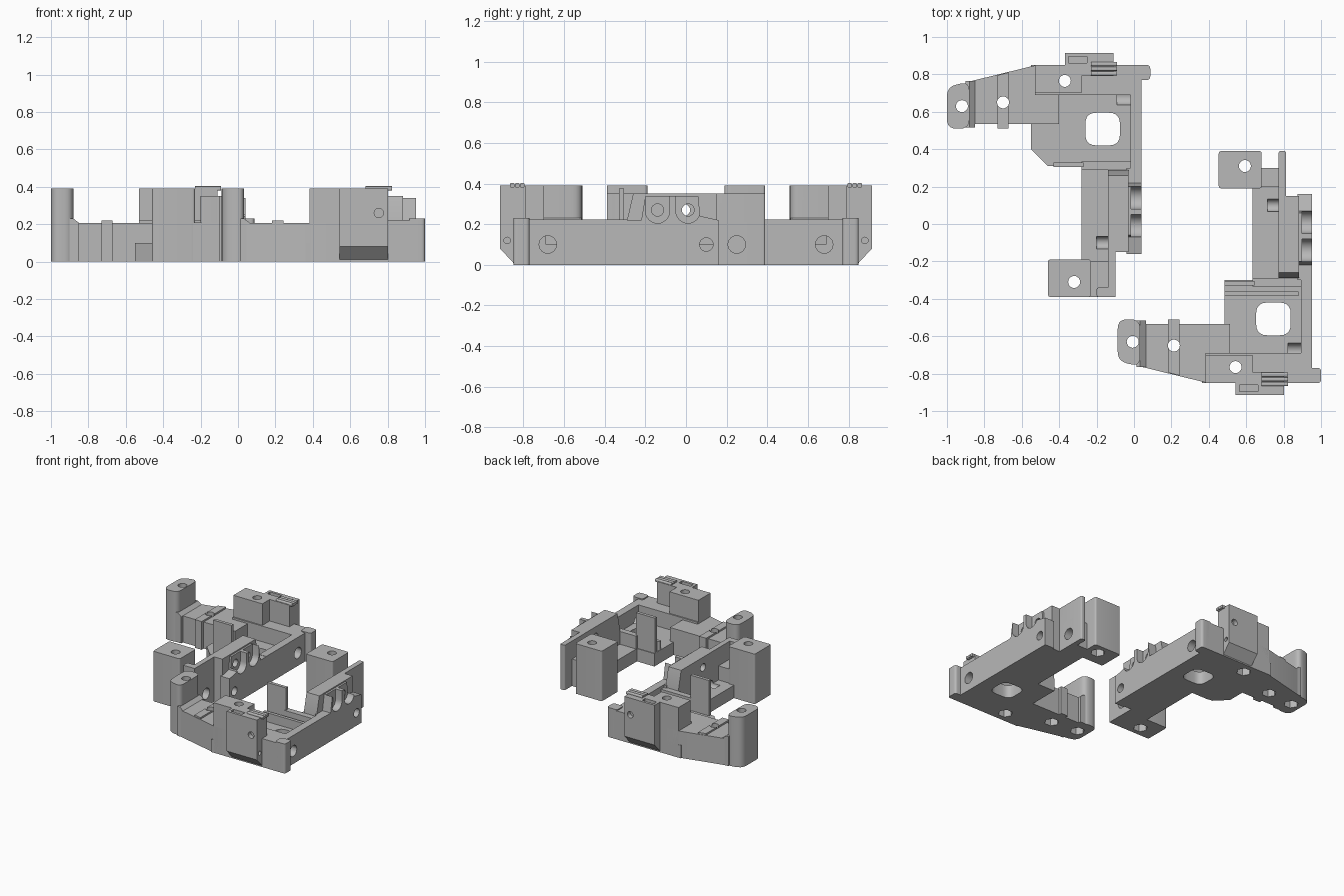
import bpy, bmesh, math
from mathutils import Vector

cube = bpy.data.objects.get("Cube")
if cube:
    bpy.data.objects.remove(cube, do_unlink=True)

grey = bpy.data.materials.new("machined grey")
grey.use_nodes = True
colour = (0.48, 0.48, 0.48, 1)
grey.diffuse_color = colour
grey.node_tree.nodes["Principled BSDF"].inputs["Base Color"].default_value = colour

AXES = {"x": (1, 2, 0), "y": (0, 2, 1), "z": (0, 1, 2)}


class Bracket:
    """One bracket; the second is the first mirrored in y and moved."""

    def __init__(self, side, shift, flip):
        self.side, self.shift, self.flip = side, shift, flip
        self.parts = []
        self.cutters = bpy.data.collections.new(side + "_cutters")
        bpy.context.scene.collection.children.link(self.cutters)

    def prism(self, name, outline, low, high, axis="z", cutter=False):
        """Extrude a flat outline along an axis."""
        a, b, c = AXES[axis]
        bm = bmesh.new()
        rings = []
        for level in (low, high):
            ring = []
            for p in outline:
                co = Vector((0, 0, 0))
                co[a], co[b], co[c] = p[0], p[1], level
                ring.append(bm.verts.new((co.x + self.shift, co.y * self.flip, co.z)))
            rings.append(ring)
            bm.faces.new(ring)
        n = len(outline)
        for i in range(n):
            j = (i + 1) % n
            bm.faces.new((rings[0][i], rings[0][j], rings[1][j], rings[1][i]))
        bmesh.ops.recalc_face_normals(bm, faces=bm.faces)
        mesh = bpy.data.meshes.new(name)
        bm.to_mesh(mesh)
        bm.free()
        mesh.materials.append(grey)
        obj = bpy.data.objects.new(self.side + "_" + name, mesh)
        if cutter:
            obj.hide_render = True
            self.cutters.objects.link(obj)
        else:
            bpy.context.scene.collection.objects.link(obj)
            self.parts.append(obj)

    def box(self, name, x0, x1, y0, y1, z0, z1, cutter=False, radius=0):
        pts = [(x0, y0), (x1, y0), (x1, y1), (x0, y1)]
        self.prism(name, rounded(pts, radius), z0, z1, "z", cutter)

    def hole(self, name, u, v, radius, low, high, axis="z", sides=24):
        pts = [(u + radius * math.cos(math.tau * i / sides),
                v + radius * math.sin(math.tau * i / sides)) for i in range(sides)]
        self.prism(name, pts, low, high, axis, True)

    def finish(self):
        """Cut every part, bake the result and drop the cutters."""
        for obj in self.parts:
            mod = obj.modifiers.new("cuts", "BOOLEAN")
            mod.operand_type = "COLLECTION"
            mod.collection = self.cutters
            mod.solver = "EXACT"
        graph = bpy.context.evaluated_depsgraph_get()
        baked = [bpy.data.meshes.new_from_object(o.evaluated_get(graph)) for o in self.parts]
        for obj, mesh in zip(self.parts, baked):
            obj.modifiers.clear()
            obj.data = mesh
            bpy.ops.object.select_all(action="DESELECT")
            obj.select_set(True)
            bpy.context.view_layer.objects.active = obj
            bpy.ops.object.shade_smooth_by_angle(angle=math.radians(28))
        for obj in list(self.cutters.objects):
            bpy.data.objects.remove(obj, do_unlink=True)
        bpy.data.collections.remove(self.cutters)


def rounded(points, radius, steps=5):
    """Round every corner of an outline."""
    if not radius:
        return points
    out = []
    for i, p in enumerate(points):
        p = Vector(p)
        a = (Vector(points[i - 1]) - p).normalized() * radius + p
        b = (Vector(points[(i + 1) % len(points)]) - p).normalized() * radius + p
        for k in range(steps + 1):
            t = k / steps
            out.append(tuple(a * (1 - t) ** 2 + p * 2 * t * (1 - t) + b * t * t))
    return out


def build(side, shift, flip, left):
    b = Bracket(side, shift, flip)

    # Arm with its tall end post and raised strip
    b.prism("arm", [(-.9, .535), (-.4, .535), (-.4, .85), (-.52, .85), (-.9, .757)], 0, .207)
    b.prism("end_post", rounded([(-1, .51), (-.88, .51), (-.88, .762), (-1, .733)], .05), 0, .39)
    b.prism("post_foot", [(-.9, 0), (-.85, 0), (-.85, .207), (-.88, .23), (-.9, .23)],
            .515, .765, "y")
    b.prism("arm_strip", [(-.73, .51), (-.67, .51), (-.67, .81), (-.73, .795)], 0, .22)

    # Floor plate, with the walls around it
    if left < -.5:
        floor = [(left, .85), (left, .4), (-.46, .31), (.04, .31), (.04, .85)]
    else:
        floor = [(-.55, .85), (-.55, .535), (left, .535), (left, .3), (.04, .3), (.04, .85)]
    b.prism("floor", floor, 0, .1)
    b.box("back_wall", -.53, .04, .69, .85, 0, .222)
    b.box("outer_wall", -.02, .04, .29, .85, 0, .222)
    b.box("corner_lip", .0, .087, .77, .85, 0, .23, radius=.02)
    b.box("tall_block", -.53, -.28, .7, .85, 0, .39)
    b.box("upright_plate", -.43, -.27, .305, .33, 0, .375)
    b.box("cross_rib", -.28, .04, .29, .335, 0, .2)
    if left > -.5:
        b.box("second_rib", left, -.03, .36, .385, 0, .17, radius=.01)

    # Clip housing with a chamfered foot and ridges on top
    b.prism("clip_housing", [(.79, .01), (.85, .01), (.915, .08), (.915, .39), (.79, .39)],
            -.28, -.11, "x")
    b.prism("clip_side", [(.84, .01), (.85, .01), (.915, .08), (.915, .39), (.84, .39)],
            -.37, -.28, "x")
    for y in (.805, .83, .855):
        b.prism("clip_ridge", rounded([(y - .011, .38), (y + .011, .38),
                                       (y + .011, .403), (y - .011, .403)], .008),
                -.23, -.09, "x")
    b.box("clip_notch", -.35, -.25, .86, .895, .34, .5, True)
    b.hole("clip_pin_hole", -.16, .26, .025, .88, 1, "y")
    b.hole("clip_cross_hole", .88, .12, .016, -.16, 0, "x")

    # Rail and foot post
    b.box("rail", -.28, -.1, -.22, .32, 0, .1)
    b.box("foot_post", -.46, -.23, -.39, -.19, 0, .39, radius=.015)
    if flip > 0:
        b.box("foot_step", -.24, -.1, -.39, -.2, 0, .21)
        b.box("foot_shelf", -.2, -.1, -.39, -.34, 0, .35, radius=.012)
        b.box("end_wall", -.14, -.1, -.39, -.14, 0, .35)
    else:
        b.box("foot_step", -.24, -.1, -.3, -.2, 0, .21)
        b.box("end_wall", -.14, -.1, -.39, -.14, 0, .35, radius=.012)

    # Bearing wall with open saddles on its outer side
    b.prism("bearing_wall", [(-.15, 0), (-.15, .35), (.26, .35), (.29, .22), (.29, 0)],
            -.14, -.03, "x")
    b.prism("bearing_lobes", [(-.16, 0), (-.16, .22), (-.07, .24), (-.06, .34), (.2, .34),
                              (.22, .22), (.3, .22), (.3, 0)], -.04, .04, "x")
    for y in (.14, -.01):
        b.hole("saddle", y, .265, .06, -.015, .1, "x")
        b.prism("saddle_mouth", [(y - .06, .265), (y + .06, .265), (y + .06, .5), (y - .06, .5)],
                -.015, .1, "x", True)
        b.hole("saddle_bore", y, .27, .03, -.3 if y < 0 else -.06, .1, "x")

    # Side screw holes
    for y, deep in ((.68, -.09), (-.25, -.2), (-.1, -.2)):
        b.hole("side_hole", y, .1, .043 if y != -.1 else .033, deep, .2, "x")

    # Vertical screw holes with hexagonal nut pockets below
    for x, y in ((-.92, .63), (-.7, .65), (-.37, .765), (-.32, -.31)):
        b.hole("screw_hole", x, y, .032, -.1, .6)
        b.hole("nut_pocket", x, y, .052, -.1, .06, sides=6)

    # Large window in the floor
    b.box("window", -.26, -.075, .42, .595, -.1, .3, True, .06)
    b.finish()


build("left_rear", 0, 1, -.55)
build("right_front", .913, -1, -.43)
